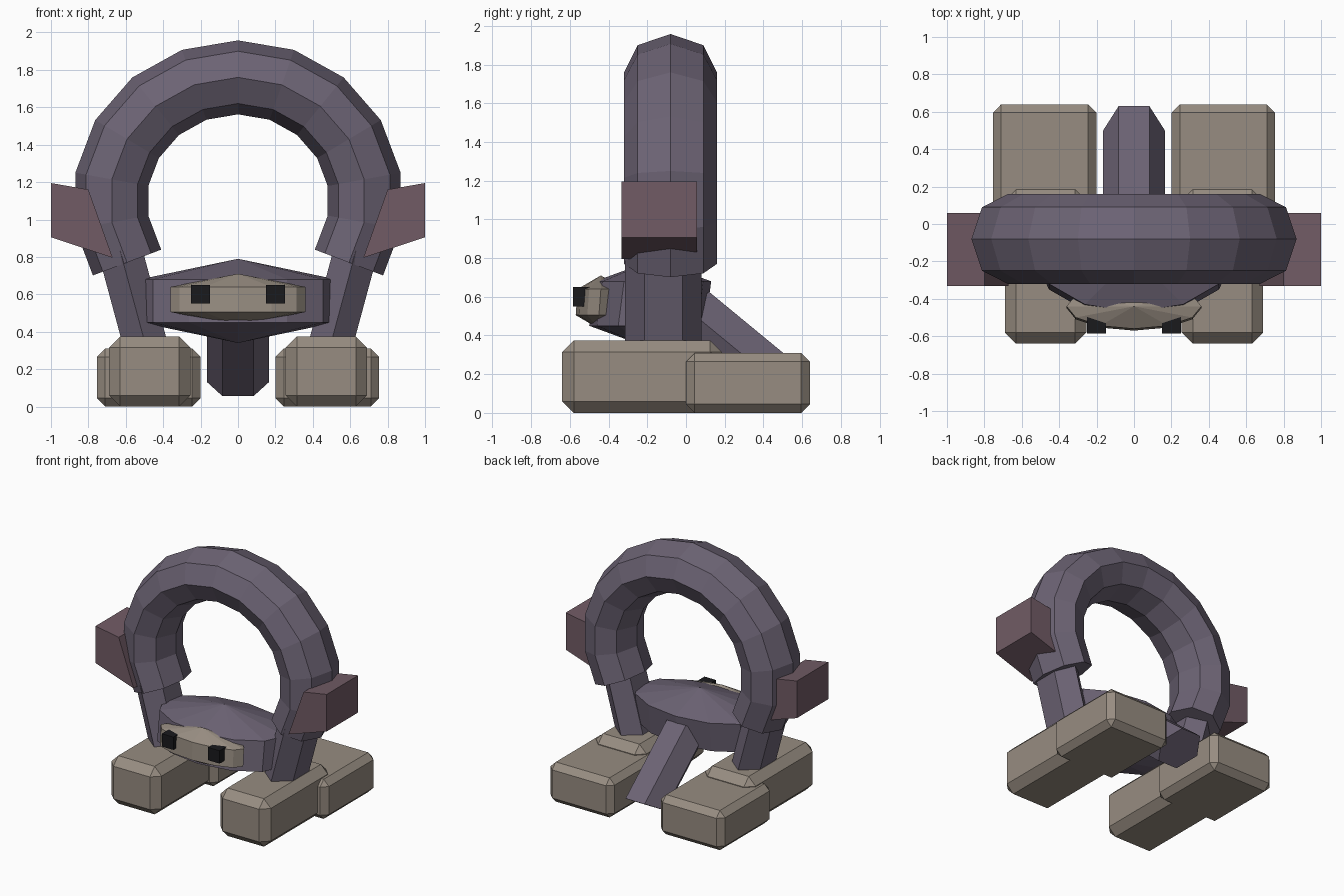
import bpy, bmesh
from math import sin, cos, radians, pi
from mathutils import Vector

if "Cube" in bpy.data.objects:
    bpy.data.objects.remove(bpy.data.objects["Cube"])


def material(name, rgb):
    m = bpy.data.materials.new(name)
    m.diffuse_color = (*rgb, 1)
    m.use_nodes = True
    m.node_tree.nodes["Principled BSDF"].inputs["Base Color"].default_value = m.diffuse_color
    return m


PURPLE = material("purple", (0.15, 0.125, 0.175))
MAUVE = material("mauve", (0.165, 0.105, 0.13))
TAN = material("tan", (0.31, 0.265, 0.22))
BLACK = material("black", (0.01, 0.01, 0.012))


def finish(name, bm, mat):
    bmesh.ops.recalc_face_normals(bm, faces=bm.faces)
    me = bpy.data.meshes.new(name)
    bm.to_mesh(me)
    bm.free()
    me.materials.append(mat)
    ob = bpy.data.objects.new(name, me)
    bpy.context.collection.objects.link(ob)
    return ob


def loft(name, rings, mat, apexes=(None, None)):
    """Skin a list of equal-length rings; close ends flat or to an apex."""
    bm = bmesh.new()
    vs = [[bm.verts.new(p) for p in r] for r in rings]
    n = len(vs[0])
    for a, b in zip(vs, vs[1:]):
        for i in range(n):
            j = (i + 1) % n
            bm.faces.new((a[i], a[j], b[j], b[i]))
    for ring, apex in ((vs[0], apexes[0]), (vs[-1], apexes[1])):
        if apex is None:
            bm.faces.new(ring)
        else:
            tip = bm.verts.new(apex)
            for i in range(n):
                bm.faces.new((ring[i], ring[(i + 1) % n], tip))
    return finish(name, bm, mat)


def box(name, lo, hi, mat, bevel=0):
    bm = bmesh.new()
    bmesh.ops.create_cube(bm, size=1)
    lo, hi = Vector(lo), Vector(hi)
    for v in bm.verts:
        v.co = (lo + hi) / 2 + v.co * (hi - lo)
    if bevel:
        bmesh.ops.bevel(bm, geom=bm.edges[:], offset=bevel, segments=1,
                        affect='EDGES')
    return finish(name, bm, mat)


def ellipse(n, rx, ry):
    return [(rx * cos(2 * pi * i / n), ry * sin(2 * pi * i / n)) for i in range(n)]


# Arched tube: octagonal section swept with mitred joints
path = [Vector((0.685 * sin(radians(a)), 0, 1.10 + 0.66 * cos(radians(a))))
        for a in range(-120, 121, 20)]
rings = []
for i, p in enumerate(path):
    d0 = (p - path[max(i - 1, 0)]).normalized()
    d1 = (path[min(i + 1, len(path) - 1)] - p).normalized()
    t = (d0 + d1).normalized()
    mitre = 1 / max(t.dot(d1), t.dot(d0)) if d0.length and d1.length else 1
    out = Vector((-t.z, 0, t.x)) * mitre
    rings.append([p + out * u + Vector((0, v - 0.08, 0))
                  for u, v in ellipse(8, 0.195, 0.24)])
loft("arch", rings, PURPLE)


# Faceted discs with conical caps: body and face plate
def disc(name, rx, ry, y_low, y_high, z_low, z_high, cone, mat):
    e = ellipse(12, rx, ry)
    loft(name, [[(x, y + y_low, z_low) for x, y in e],
                [(x, y + y_high, z_high) for x, y in e]], mat,
         ((0, y_low, z_low - cone), (0, y_high, z_high + cone)))


disc("body", 0.525, 0.30, -0.20, -0.17, 0.45, 0.68, 0.11, PURPLE)
disc("face_plate", 0.36, 0.12, -0.45, -0.44, 0.505, 0.64, 0.07, TAN)

# Tail: slanted hexagonal prop with a down-facing end
tail = [(x, v * 0.866, v * 0.5) for x, v in ellipse(6, 0.165, 0.173)]
loft("tail", [[(x, y + cy, z + cz) for x, y, z in tail]
              for cy, cz in ((0.50, 0.13), (-0.01, 0.55))], PURPLE)

for s, side in ((-1, "left"), (1, "right")):
    def pair(a, b):
        return min(s * a, s * b), max(s * a, s * b)

    # Feet: taller front block and wider rear block
    x0, x1 = pair(0.255, 0.69)
    box(side + "_front_foot", (x0, -0.64, 0), (x1, 0.185, 0.375), TAN, 0.06)
    x0, x1 = pair(0.20, 0.755)
    box(side + "_rear_foot", (x0, 0, 0), (x1, 0.64, 0.31), TAN, 0.045)

    # Eyes
    x0, x1 = pair(0.15, 0.25)
    box(side + "_eye", (x0, -0.585, 0.55), (x1, -0.49, 0.65), BLACK)

    # Legs: leaning hexagonal posts
    hexa = ellipse(6, 0.197, 0.14)
    loft(side + "_leg", [[(s * cx + u, v - 0.117, z) for v, u in hexa]
                         for cx, z in ((0.473, 0.25), (0.635, 0.85))], PURPLE)

    # Side fins
    prof = [(1.0, 1.195), (1.0, 0.905), (0.67, 0.795), (0.80, 1.16)]
    loft(side + "_fin", [[(s * x, y, z) for x, z in prof]
                         for y in (-0.332, 0.058)], MAUVE)
